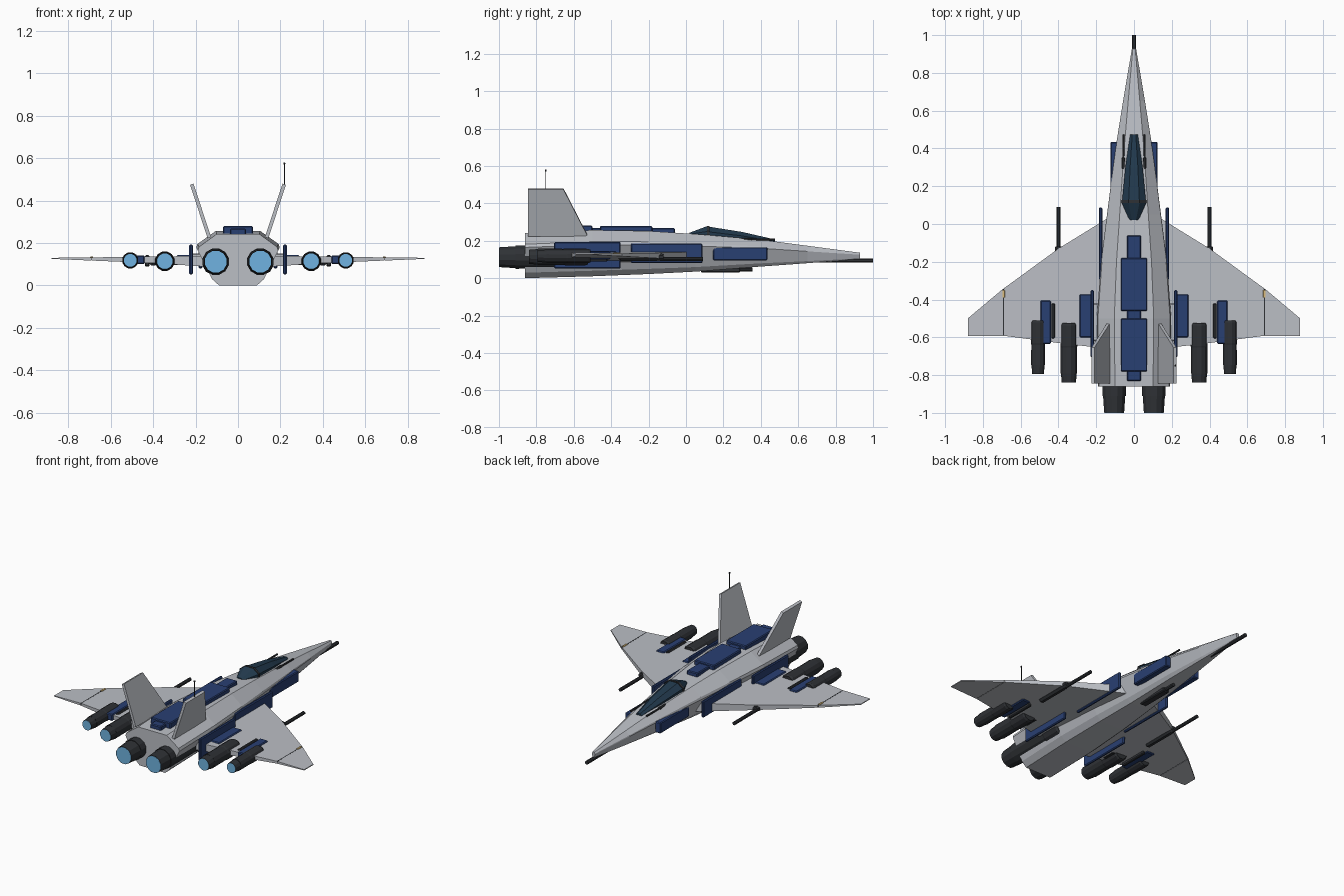
import bpy, bmesh, math
from mathutils import Vector

if "Cube" in bpy.data.objects:
    bpy.data.objects.remove(bpy.data.objects["Cube"])


def mat(name, rgb):
    m = bpy.data.materials.new(name)
    m.diffuse_color = (*rgb, 1)
    m.use_nodes = True
    m.node_tree.nodes["Principled BSDF"].inputs["Base Color"].default_value = m.diffuse_color
    return m


BLUE = mat("blue_panel", (0.022, 0.05, 0.17))
DARK = mat("dark_metal", (0.028, 0.031, 0.036))
GLASS = mat("dark_glass", (0.016, 0.042, 0.075))
GLOW = mat("engine_glow", (0.16, 0.45, 0.75))
AMBER = mat("amber", (0.7, 0.5, 0.2))
HULL = mat("hull_grey", (0.5, 0.52, 0.56))


def loft(name, rings, material):
    """Skin a list of equal-length point rings and cap both ends."""
    bm = bmesh.new()
    vs = [[bm.verts.new(p) for p in r] for r in rings]
    n = len(rings[0])
    for a, b in zip(vs, vs[1:]):
        for i in range(n):
            bm.faces.new((a[i], a[(i + 1) % n], b[(i + 1) % n], b[i]))
    bm.faces.new(vs[0])
    bm.faces.new(vs[-1])
    bmesh.ops.recalc_face_normals(bm, faces=bm.faces)
    me = bpy.data.meshes.new(name)
    bm.to_mesh(me)
    bm.free()
    ob = bpy.data.objects.new(name, me)
    bpy.context.collection.objects.link(ob)
    me.materials.append(material)
    return ob


def box(name, x, y, z, material, bevel=0.005):
    """Box from (min, max) pairs with a small bevel."""
    rings = [[(x[0], yy, z[0]), (x[1], yy, z[0]), (x[1], yy, z[1]), (x[0], yy, z[1])] for yy in y]
    ob = loft(name, rings, material)
    if bevel:
        b = ob.modifiers.new("bevel", "BEVEL")
        b.width = bevel
        b.segments = 1
    return ob


def lathe(name, x, z, profile, material, n=12):
    """Round part along y; profile is (y, radius)."""
    angs = [2 * math.pi * (i + 0.5) / n for i in range(n)]
    return loft(name, [[(x + r * math.cos(a), y, z + r * math.sin(a)) for a in angs]
                       for y, r in profile], material)


# Fuselage: faceted section lofted from tail to nose (y, half width, bottom, top)
SECTION = [(0.47, 0), (0.64, 0.12), (1, 0.68), (0.97, 0.75), (0.53, 1)]
stations = [(-0.86, 0.19, 0.0, 0.242), (-0.5, 0.197, 0.01, 0.257), (-0.2, 0.175, 0.022, 0.252),
            (0.05, 0.143, 0.035, 0.236), (0.4, 0.098, 0.062, 0.206), (0.65, 0.058, 0.08, 0.173),
            (0.93, 0.011, 0.102, 0.136)]
rings = []
for y, w, lo, hi in stations:
    half = [(w * a, y, lo + (hi - lo) * b) for a, b in SECTION]
    rings.append(half + [(-p[0], p[1], p[2]) for p in reversed(half)])
loft("fuselage", rings, HULL)

# Canopy: (y, half width, base, top)
rings = []
for y, w, lo, hi in [(0.02, 0.024, 0.225, 0.243), (0.11, 0.064, 0.215, 0.277),
                     (0.3, 0.046, 0.2, 0.247), (0.475, 0.02, 0.185, 0.207)]:
    mid = lo + (hi - lo) * 0.55
    rings.append([(-w, y, lo), (-w, y, mid), (-w * 0.45, y, hi),
                  (w * 0.45, y, hi), (w, y, mid), (w, y, lo)])
loft("canopy", rings, GLASS)
frame = []
for y in (0.112, 0.126):
    frame.append([(-0.067, y, 0.215), (-0.067, y, 0.251), (-0.03, y, 0.279),
                  (0.03, y, 0.279), (0.067, y, 0.251), (0.067, y, 0.215)])
loft("canopy_frame", frame, DARK)

# Spine panels on the back
box("spine_strip", (-0.038, 0.038), (-0.83, -0.06), (0.225, 0.268), BLUE)
box("spine_panel_front", (-0.07, 0.07), (-0.46, -0.18), (0.24, 0.279), BLUE)
box("spine_panel_rear", (-0.07, 0.07), (-0.78, -0.5), (0.235, 0.281), BLUE)

# Nose gun and belly gun
lathe("nose_gun", 0, 0.094, [(0.66, 0.012), (1.0, 0.012)], DARK, 8)
box("belly_gun_body", (-0.022, 0.022), (0.08, 0.29), (0.03, 0.07), DARK)
lathe("belly_gun_barrel", 0, 0.047, [(0.28, 0.011), (0.355, 0.011)], DARK, 8)


def slab(name, pts, off, material=HULL):
    off = Vector(off)
    return loft(name, [[Vector(p) - off for p in pts], [Vector(p) + off for p in pts]], material)


for s, side in ((1, "right"), (-1, "left")):
    def xs(a, b):
        return tuple(sorted((s * a, s * b)))

    # Wing: sections (x, leading edge, trailing edge, bottom, top)
    def wing_ring(x, le, te, lo, hi):
        return [(s * x, le, lo), (s * x, le, hi), (s * x, te, hi), (s * x, te, lo)]
    loft("wing_" + side, [wing_ring(*v) for v in
         [(0.1, 0.055, -0.665, 0.085, 0.14), (0.4, -0.13, -0.63, 0.105, 0.136),
          (0.688, -0.34, -0.592, 0.117, 0.132)]], HULL)
    loft("wingtip_" + side, [wing_ring(*v) for v in
         [(0.692, -0.342, -0.592, 0.117, 0.132), (0.88, -0.5, -0.592, 0.125, 0.13)]], HULL)
    box("wing_joint_" + side, xs(0.687, 0.693), (-0.59, -0.345), (0.119, 0.1325), DARK, 0)
    box("wing_light_" + side, xs(0.683, 0.697), (-0.39, -0.35), (0.122, 0.136), AMBER, 0.002)

    # Canted tail fin
    slab("tail_fin_" + side, [(s * 0.135, -0.845, 0.225), (s * 0.135, -0.525, 0.225),
                              (s * 0.218, -0.655, 0.477), (s * 0.218, -0.845, 0.477)],
         (0.008, 0, s * -0.003))

    # Side armour panels
    box("nose_side_panel_" + side, xs(0.085, 0.125), (0.145, 0.435), (0.095, 0.165), BLUE)
    box("mid_side_panel_" + side, xs(0.168, 0.186), (-0.295, 0.088), (0.08, 0.185), BLUE)
    box("rear_side_panel_" + side, xs(0.213, 0.23), (-0.705, -0.35), (0.052, 0.193), BLUE)
    box("rear_panel_mount_" + side, xs(0.15, 0.218), (-0.62, -0.42), (0.1, 0.15), HULL)

    # Wing panels and pylons
    box("inner_wing_panel_" + side, xs(0.225, 0.288), (-0.6, -0.372), (0.1, 0.144), BLUE)
    box("outer_wing_panel_" + side, xs(0.44, 0.495), (-0.635, -0.405), (0.1, 0.142), BLUE)
    box("inner_pylon_" + side, xs(0.283, 0.31), (-0.62, -0.53), (0.095, 0.135), DARK)
    box("outer_pylon_" + side, xs(0.418, 0.438), (-0.605, -0.42), (0.088, 0.143), DARK)

    # Engines: (name, x, z, radius, front y, step y, back y)
    for nm, x, z, r, y0, y1, y2 in [("main", 0.105, 0.112, 0.066, -0.5, -0.91, -1.0),
                                    ("inner", 0.345, 0.114, 0.047, -0.525, -0.79, -0.84),
                                    ("outer", 0.508, 0.118, 0.039, -0.51, -0.745, -0.795)]:
        lathe(f"{nm}_engine_{side}", s * x, z,
              [(y0, r * 0.88), (y0 - 0.012, r), (y0 - 0.12, r), (y0 - 0.13, r * 0.95),
               (y1 - 0.001, r * 0.97), (y1, r * 0.92), (y2 + 0.0015, r * 0.83)], DARK)
        lathe(f"{nm}_exhaust_{side}", s * x, z,
              [(y2 + 0.01, r * 0.8), (y2, r * 0.8)], GLOW)

    # Wing cannon
    lathe("wing_cannon_body_" + side, s * 0.4, 0.113,
          [(-0.36, 0.01), (-0.35, 0.022), (-0.16, 0.022), (-0.12, 0.018)], DARK, 8)
    lathe("wing_cannon_barrel_" + side, s * 0.4, 0.103, [(-0.14, 0.011), (0.09, 0.011)], DARK, 8)

    # Cockpit gun
    lathe("cockpit_gun_" + side, s * 0.056, 0.206, [(0.255, 0.01), (0.35, 0.01),
          (0.352, 0.006), (0.475, 0.006)], DARK, 8)

# Antenna on one fin
box("antenna_rod", (0.216, 0.221), (-0.752, -0.748), (0.465, 0.575), DARK, 0)
box("antenna_tip", (0.214, 0.223), (-0.755, -0.745), (0.57, 0.58), DARK, 0.002)
